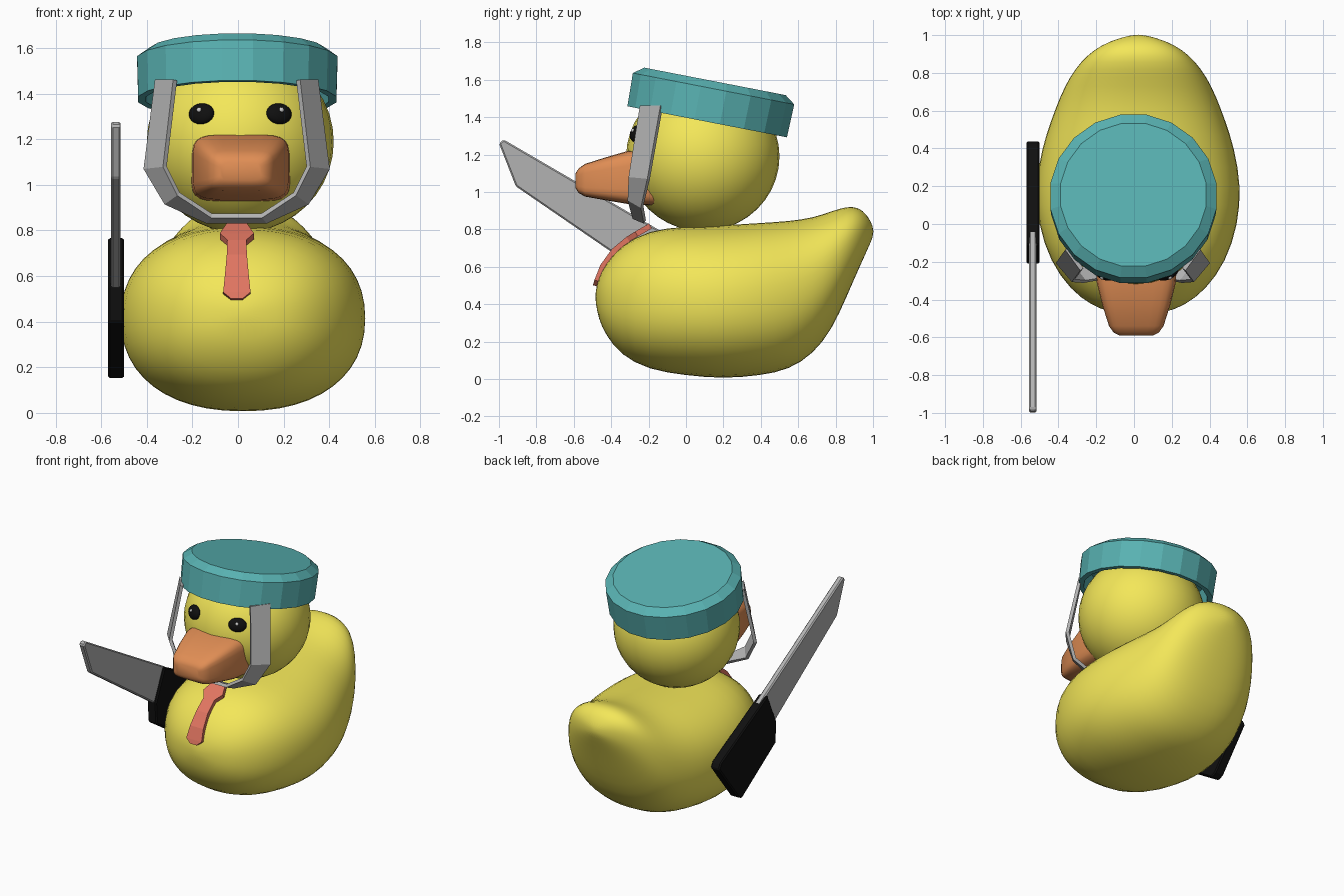
import bpy, bmesh
from math import cos, sin, pi, radians
from mathutils import Vector

if "Cube" in bpy.data.objects:
    bpy.data.objects.remove(bpy.data.objects["Cube"])


def mat(name, r, g, b):
    m = bpy.data.materials.new(name)
    m.diffuse_color = (r, g, b, 1)
    m.use_nodes = True
    m.node_tree.nodes["Principled BSDF"].inputs["Base Color"].default_value = m.diffuse_color
    return m


YELLOW = mat("yellow", 0.90, 0.80, 0.10)
ORANGE = mat("orange", 0.75, 0.27, 0.09)
TEAL = mat("teal", 0.10, 0.45, 0.45)
RED = mat("salmon", 0.75, 0.18, 0.12)
BLACK = mat("black", 0.005, 0.005, 0.005)
GREY = mat("grey", 0.45, 0.45, 0.45)
WHITE = mat("white", 0.9, 0.9, 0.9)


def finish(name, bm, material):
    bmesh.ops.recalc_face_normals(bm, faces=bm.faces)
    me = bpy.data.meshes.new(name)
    bm.to_mesh(me)
    bm.free()
    ob = bpy.data.objects.new(name, me)
    bpy.context.collection.objects.link(ob)
    me.materials.append(material)
    return ob


def smooth(ob, angle):
    bpy.ops.object.select_all(action='DESELECT')
    ob.select_set(True)
    bpy.context.view_layer.objects.active = ob
    bpy.ops.object.shade_smooth_by_angle(angle=radians(angle))


def loft(name, rings, material):
    """Skin closed rings and cap both ends."""
    bm = bmesh.new()
    rs = [[bm.verts.new(p) for p in ring] for ring in rings]
    n = len(rs[0])
    for a, b in zip(rs, rs[1:]):
        for i in range(n):
            j = (i + 1) % n
            bm.faces.new((a[i], a[j], b[j], b[i]))
    bm.faces.new(rs[0])
    bm.faces.new(rs[-1])
    return finish(name, bm, material)


def section(cx, y, zb, zt, hw, n, e):
    """Superellipse ring standing across the y axis."""
    def p(v):
        return (abs(v) ** (2 / e)) * (1 if v > 0 else -1)
    ts = [2 * pi * (i + 0.5) / n for i in range(n)]
    return [(cx + hw * p(cos(t)), y, (zb + zt) / 2 + (zt - zb) / 2 * p(sin(t))) for t in ts]


def strip(name, left, right, thick, material):
    """Band between two edge lines, given thickness."""
    bm = bmesh.new()
    a = [bm.verts.new(p) for p in left]
    b = [bm.verts.new(p) for p in right]
    for i in range(len(a) - 1):
        bm.faces.new((a[i], a[i + 1], b[i + 1], b[i]))
    ob = finish(name, bm, material)
    s = ob.modifiers.new("thickness", 'SOLIDIFY')
    s.thickness, s.offset = thick, 0
    return ob


def plate(name, outline, x0, x1, material):
    """Side outline (y, z) extruded along x with softened edges."""
    ob = loft(name, [[(x, y, z) for y, z in outline] for x in (x0, x1)], material)
    b = ob.modifiers.new("soft_edges", 'BEVEL')
    b.width, b.segments = 0.008, 1
    return ob


def ball(name, loc, scale, material, segs=32, rings=20, facing=None):
    bm = bmesh.new()
    bmesh.ops.create_uvsphere(bm, u_segments=segs, v_segments=rings, radius=1)
    ob = finish(name, bm, material)
    ob.location, ob.scale = loc, scale
    if facing:
        ob.rotation_euler = Vector(facing).to_track_quat('-Y', 'Z').to_euler()
    smooth(ob, 60)
    return ob


# body with raised tail: y, bottom, top, half width
stations = [(-.485, .42, .46, .03), (-.468, .32, .54, .15), (-.43, .235, .615, .25),
            (-.35, .125, .715, .36), (-.2, .045, .80, .47), (0, .015, .82, .535),
            (.2, -.003, .825, .55), (.4, .015, .838, .515), (.55, .045, .847, .465),
            (.68, .13, .865, .415), (.78, .26, .90, .365), (.86, .44, .925, .305),
            (.92, .58, .92, .24), (.97, .69, .88, .15), (1.003, .765, .81, .03)]
body = loft("body", [section(.022, *s, 24, 2.25) for s in stations], YELLOW)
body.modifiers.new("rounding", 'SUBSURF').levels = 1
smooth(body, 60)

# head
HEAD = Vector((.01, .09, 1.19))
ball("head", HEAD, (.41, .41, .40), YELLOW)

# bill
bill = loft("bill", [section(.012, *s, 24, 5) for s in (
    (-.15, .925, 1.225, .22), (-.31, .935, 1.22, .21), (-.43, .955, 1.185, .18),
    (-.54, .975, 1.15, .145), (-.575, .995, 1.125, .12), (-.59, 1.02, 1.10, .09))], ORANGE)
smooth(bill, 40)

# eyes with highlights
for side, tag in ((-1, "left"), (1, "right")):
    pos = Vector((.01 + side * .17, -.262, 1.312))
    out = pos - HEAD
    ball(tag + "_eye", pos, (.06, .03, .047), BLACK, 20, 12, out)
    ball(tag + "_eye_highlight", pos + out.normalized() * .027 + Vector((0, 0, .01)),
         (.011, .008, .011), WHITE, 10, 6, out)

# tilted round hat with open underside
sides = 20
profile = [(.02, .12), (.385, .12), (.405, 0), (.44, 0), (.445, .18), (.39, .22)]
hat = loft("hat", [[(r * cos(2 * pi * (i + .5) / sides), r * sin(2 * pi * (i + .5) / sides), z)
                    for i in range(sides)] for r, z in profile], TEAL)
hat.location = (-.003, .113, 1.375)
hat.rotation_euler = (radians(-11), 0, 0)

# chin strap: half of each edge, mirrored
back = [(-.35, -.13, 1.46), (-.40, -.20, 1.07), (-.31, -.235, .92), (-.13, -.22, .84)]
front = [(-.27, -.24, 1.46), (-.315, -.30, 1.08), (-.255, -.305, .96), (-.11, -.28, .865)]


def mirrored(pts):
    return [(x - .006, y, z) for x, y, z in pts + [(-x, y, z) for x, y, z in reversed(pts)]]


strip("chin_strap", mirrored(back), mirrored(front), .022, GREY)

# necktie lying on the chest: y, z, half width
tie = [(-.19, .818, .045), (-.265, .775, .075), (-.31, .747, .042), (-.385, .685, .044),
       (-.445, .602, .052), (-.475, .525, .06), (-.483, .497, .025)]
strip("necktie", [(-.005 - w, y, z) for y, z, w in tie],
      [(-.005 + w, y, z) for y, z, w in tie], .03, RED)

# knife held against the side
plate("knife_blade", [(-.975, 1.28), (-1.0, 1.26), (-.91, 1.03), (-.21, .55),
                      (-.10, .50), (-.02, .72), (-.09, .765)], -.557, -.515, GREY)
plate("knife_handle", [(-.11, .77), (.42, .49), (.44, .45), (.22, .17),
                       (.18, .15), (-.20, .40), (-.21, .55)], -.57, -.50, BLACK)
